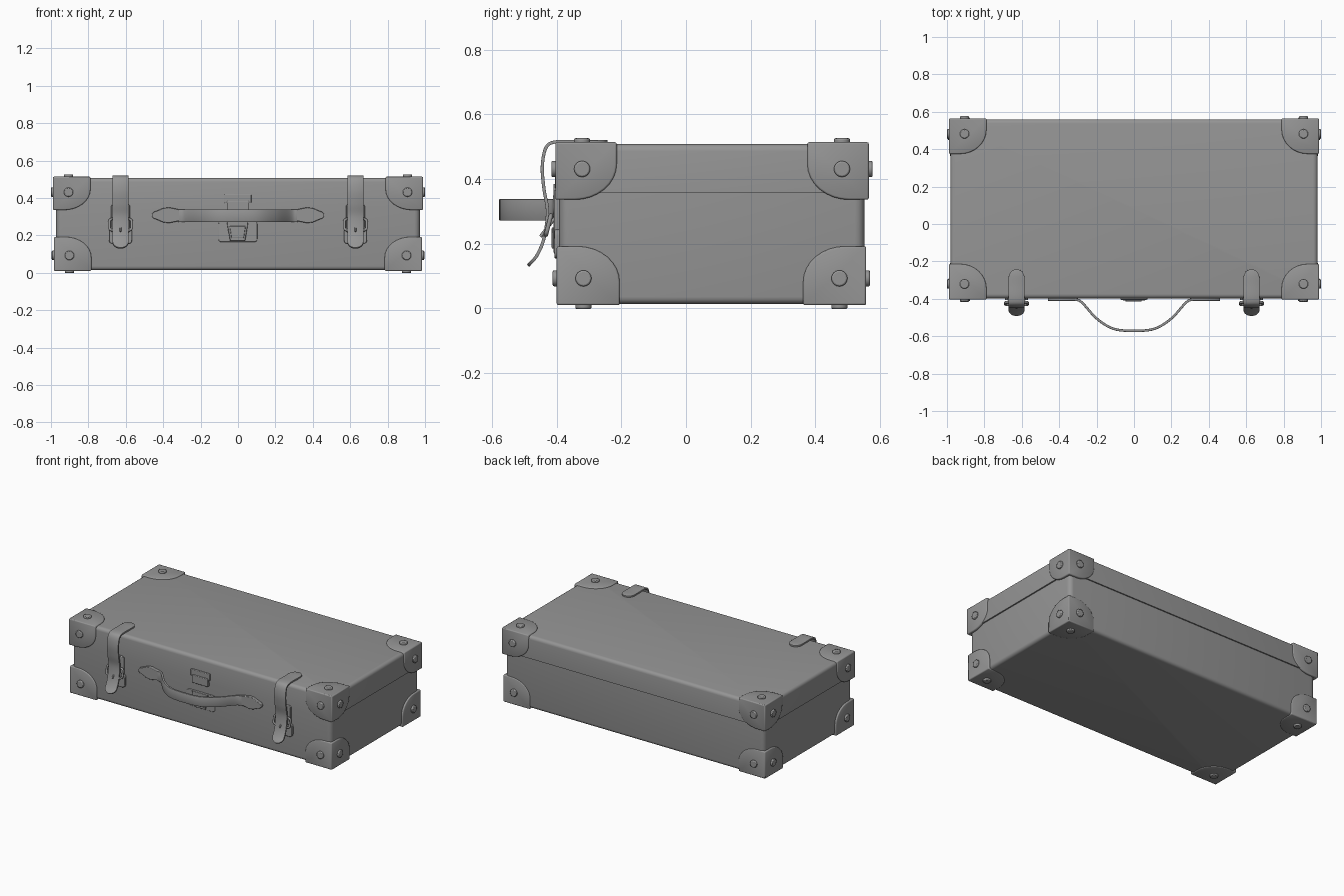
import bpy, bmesh, math
from mathutils import Vector, Matrix

cube = bpy.data.objects.get("Cube")
if cube:
    bpy.data.objects.remove(cube, do_unlink=True)

grey = bpy.data.materials.new("plain grey")
grey.use_nodes = True
grey.diffuse_color = (0.3, 0.3, 0.3, 1)
grey.node_tree.nodes["Principled BSDF"].inputs["Base Color"].default_value = (0.3, 0.3, 0.3, 1)


def finish(name, bm, angle=35, thick=0.0, bevel=0.0, normals=True):
    """Turn a bmesh into a shaded object with optional thickness and bevel."""
    if normals:
        bmesh.ops.recalc_face_normals(bm, faces=bm.faces)
    mesh = bpy.data.meshes.new(name)
    bm.to_mesh(mesh)
    bm.free()
    mesh.materials.append(grey)
    ob = bpy.data.objects.new(name, mesh)
    bpy.context.collection.objects.link(ob)
    if thick:
        m = ob.modifiers.new("thickness", 'SOLIDIFY')
        m.thickness, m.offset, m.use_even_offset = thick, -1, True
    if bevel:
        m = ob.modifiers.new("soft edges", 'BEVEL')
        m.width, m.segments, m.limit_method = bevel, 2, 'ANGLE'
        m.angle_limit = math.radians(40)
    bpy.ops.object.select_all(action='DESELECT')
    ob.select_set(True)
    bpy.context.view_layer.objects.active = ob
    bpy.ops.object.shade_smooth_by_angle(angle=math.radians(angle))
    return ob


def shell(name, lo, hi, cap):
    """Box with rounded upright corners and a softened edge round its cap end."""
    bm = bmesh.new()
    lo, hi = Vector(lo), Vector(hi)
    bmesh.ops.create_cube(bm, size=1, matrix=Matrix.Translation((lo + hi) / 2)
                          @ Matrix.Diagonal((*(hi - lo), 1)))
    upright = [e for e in bm.edges if abs(e.verts[0].co.z - e.verts[1].co.z) > 0.01]
    bmesh.ops.bevel(bm, geom=upright, offset=0.03, segments=4, profile=0.5, affect='EDGES')
    rim = [e for e in bm.edges if all(abs(v.co.z - cap) < 1e-4 for v in e.verts)]
    bmesh.ops.bevel(bm, geom=rim, offset=0.022, segments=4, profile=0.5, affect='EDGES')
    return finish(name, bm, 60)


def guard(name, corner, signs, sizes, radius):
    """Three rounded plates meeting at a case corner, with a rivet on each."""
    bm = bmesh.new()
    inward = [Vector([-s if i == k else 0 for i in range(3)]) for k, s in enumerate(signs)]
    corner = Vector(corner)
    cache = {}

    def vert(co):
        key = tuple(round(c, 4) for c in co)
        if key not in cache:
            cache[key] = bm.verts.new(co)
        return cache[key]

    for k in range(3):
        a, b = (k + 1) % 3, (k + 2) % 3
        ra, rb = radius[a], radius[b]
        flat = [(0, 0), (sizes[a], 0)]
        for i in range(9):
            t = i * math.pi / 16
            flat.append((sizes[a] - ra + ra * math.cos(t), sizes[b] - rb + rb * math.sin(t)))
        flat.append((0, sizes[b]))
        face = bm.faces.new([vert(corner + inward[a] * u + inward[b] * v) for u, v in flat])
        face.normal_update()
        if face.normal.dot(inward[k]) > 0:
            face.normal_flip()
    finish(name, bm, 35, 0.02, 0.006, normals=False)

    bm = bmesh.new()
    for k in range(3):
        a, b = (k + 1) % 3, (k + 2) % 3
        at = corner + (inward[a] + inward[b]) * 0.083 - inward[k] * 0.003
        turn = inward[k].to_track_quat('-Z', 'Y').to_matrix().to_4x4()
        bmesh.ops.create_cone(bm, cap_ends=True, segments=16, radius1=0.025, radius2=0.025,
                              depth=0.018, matrix=Matrix.Translation(at) @ turn)
    finish(name + "_rivets", bm, 35, 0, 0.005)


def plate(name, outline, back, front, x=0.0, bevel=0.003):
    """Outline in x and z, raised from the front wall."""
    bm = bmesh.new()
    face = bm.faces.new([bm.verts.new((x + px, back, pz)) for px, pz in outline])
    new = bmesh.ops.extrude_face_region(bm, geom=[face])["geom"]
    bmesh.ops.translate(bm, vec=(0, front - back, 0),
                        verts=[v for v in new if isinstance(v, bmesh.types.BMVert)])
    return finish(name, bm, 35, 0, bevel)


def rounded(x0, x1, z0, z1, r):
    pts = []
    for q, (cx, cz) in enumerate([(x1 - r, z1 - r), (x0 + r, z1 - r), (x0 + r, z0 + r), (x1 - r, z0 + r)]):
        for i in range(5):
            t = (q + i / 4) * math.pi / 2
            pts.append((cx + r * math.cos(t), cz + r * math.sin(t)))
    return pts


def smooth_path(points, steps=6):
    """Catmull-Rom samples through the points."""
    p = [Vector(q) for q in points]
    p = [2 * p[0] - p[1]] + p + [2 * p[-1] - p[-2]]
    out = []
    for i in range(1, len(p) - 2):
        a, b, c, d = p[i - 1:i + 3]
        for s in range(steps):
            t = s / steps
            out.append(0.5 * (2 * b + (c - a) * t + (2 * a - 5 * b + 4 * c - d) * t * t
                              + (3 * b - a - 3 * c + d) * t ** 3))
    return out + [p[-2]]


def ribbon(name, points, across, half, thick, round_ends=True):
    """Band along a path; its ends are rounded by narrowing the width."""
    path = smooth_path(points)
    if round_ends:
        for end in (0, -1):
            n = path[1 if end == 0 else -2]
            tip = path[end]
            extra = [tip.lerp(n, f) for f in (0.08, 0.25, 0.5, 0.75)]
            path[1:1] = extra if end == 0 else []
            if end == -1:
                path[-1:-1] = extra[::-1]
    run = [0]
    for a, b in zip(path, path[1:]):
        run.append(run[-1] + (b - a).length)
    bm = bmesh.new()
    rows = []
    for p, s in zip(path, run):
        d = min(s, run[-1] - s, half)
        w = max(math.sqrt(half ** 2 - (half - d) ** 2), 0.006) if round_ends else half
        rows.append([bm.verts.new(p + Vector(across) * w * k) for k in (-1, 1)])
    for (a, b), (c, d) in zip(rows, rows[1:]):
        bm.faces.new((a, b, d, c))
    ob = finish(name, bm, 50, thick, 0.002)
    ob.modifiers["thickness"].offset = 0
    return ob


def wire(name, points, radius, closed):
    """Round metal wire."""
    data = bpy.data.curves.new(name, 'CURVE')
    data.dimensions, data.bevel_depth, data.bevel_resolution = '3D', radius, 2
    data.use_fill_caps = True
    spline = data.splines.new('POLY')
    spline.points.add(len(points) - 1)
    for q, p in zip(spline.points, points):
        q.co = (*p, 1)
    spline.use_cyclic_u = closed
    data.materials.append(grey)
    ob = bpy.data.objects.new(name, data)
    bpy.context.collection.objects.link(ob)
    bpy.ops.object.select_all(action='DESELECT')
    ob.select_set(True)
    bpy.context.view_layer.objects.active = ob
    bpy.ops.object.convert(target='MESH')
    bpy.ops.object.shade_smooth_by_angle(angle=math.radians(50))


# Case halves
shell("base", (-0.973, -0.392, 0.014), (0.973, 0.552, 0.365), 0.014)
shell("lid", (-0.982, -0.398, 0.357), (0.982, 0.56, 0.508), 0.508)

# Corner guards and rivets
for sx, side in ((-1, "right"), (1, "left")):
    for sy, end, y_lid, y_base in ((-1, "front", -0.404, -0.4), (1, "back", 0.565, 0.557)):
        guard(f"lid_guard_{end}_{side}", (sx * 0.989, y_lid, 0.514), (sx, sy, 1),
              (0.2, 0.19, 0.178), (0.14, 0.13, 0.11))
        guard(f"base_guard_{end}_{side}", (sx * 0.984, y_base, 0.01), (sx, sy, -1),
              (0.2, 0.195, 0.182), (0.14, 0.13, 0.11))

# Straps with buckles
for x, side in ((-0.628, "right"), (0.628, "left")):
    ribbon(f"strap_{side}", [(x, y, z) for y, z in (
        (-0.242, 0.515), (-0.32, 0.515), (-0.40, 0.515), (-0.432, 0.498), (-0.444, 0.44),
        (-0.439, 0.37), (-0.428, 0.30), (-0.438, 0.22), (-0.46, 0.165), (-0.488, 0.132))],
        (1, 0, 0), 0.042, 0.01)
    plate(f"buckle_tab_{side}", rounded(-0.062, 0.062, 0.155, 0.245, 0.02), -0.39, -0.407, x)
    plate(f"strap_keeper_{side}", rounded(-0.05, 0.05, 0.215, 0.365, 0.01), -0.39, -0.408, x)
    wire(f"buckle_frame_{side}", [(x + px, -0.425 + (pz - 0.258) * 0.25, pz)
                                  for px, pz in rounded(-0.06, 0.06, 0.228, 0.288, 0.015)], 0.007, True)
    wire(f"buckle_prong_{side}", [(x, -0.405, 0.28), (x, -0.45, 0.222)], 0.005, False)

# Carrying handle and its mounts
ribbon("handle", [(-0.32, -0.403, 0.305), (-0.28, -0.418, 0.305), (-0.2, -0.505, 0.305),
                  (-0.11, -0.56, 0.305), (0, -0.571, 0.305), (0.11, -0.56, 0.305),
                  (0.2, -0.505, 0.305), (0.28, -0.418, 0.305), (0.32, -0.403, 0.305)],
       (0, 0, 1), 0.033, 0.013, False)
half = [(0.30, 0.026), (0.33, 0.034), (0.37, 0.042), (0.40, 0.038), (0.43, 0.025), (0.452, 0.017), (0.461, 0.006)]
for s, side in ((-1, "right"), (1, "left")):
    plate(f"handle_mount_{side}", [(s * px, 0.308 + h) for px, h in half]
          + [(s * px, 0.308 - h) for px, h in reversed(half)], -0.39, -0.411)

# Latch
plate("latch_catch", rounded(-0.073, 0.071, 0.372, 0.42, 0.004), -0.39, -0.405)
plate("latch_hook", rounded(-0.06, 0.06, 0.33, 0.385, 0.004), -0.39, -0.41)
plate("latch_plate", rounded(-0.105, 0.103, 0.165, 0.275, 0.015), -0.385, -0.398)
plate("latch_hasp", [(-0.06, 0.275), (-0.055, 0.24), (-0.042, 0.17), (0.038, 0.17), (0.05, 0.24), (0.055, 0.275)],
      -0.39, -0.409)
plate("latch_tongue", [(-0.045, 0.25), (-0.035, 0.185), (0.031, 0.185), (0.041, 0.25)], -0.4, -0.415)
